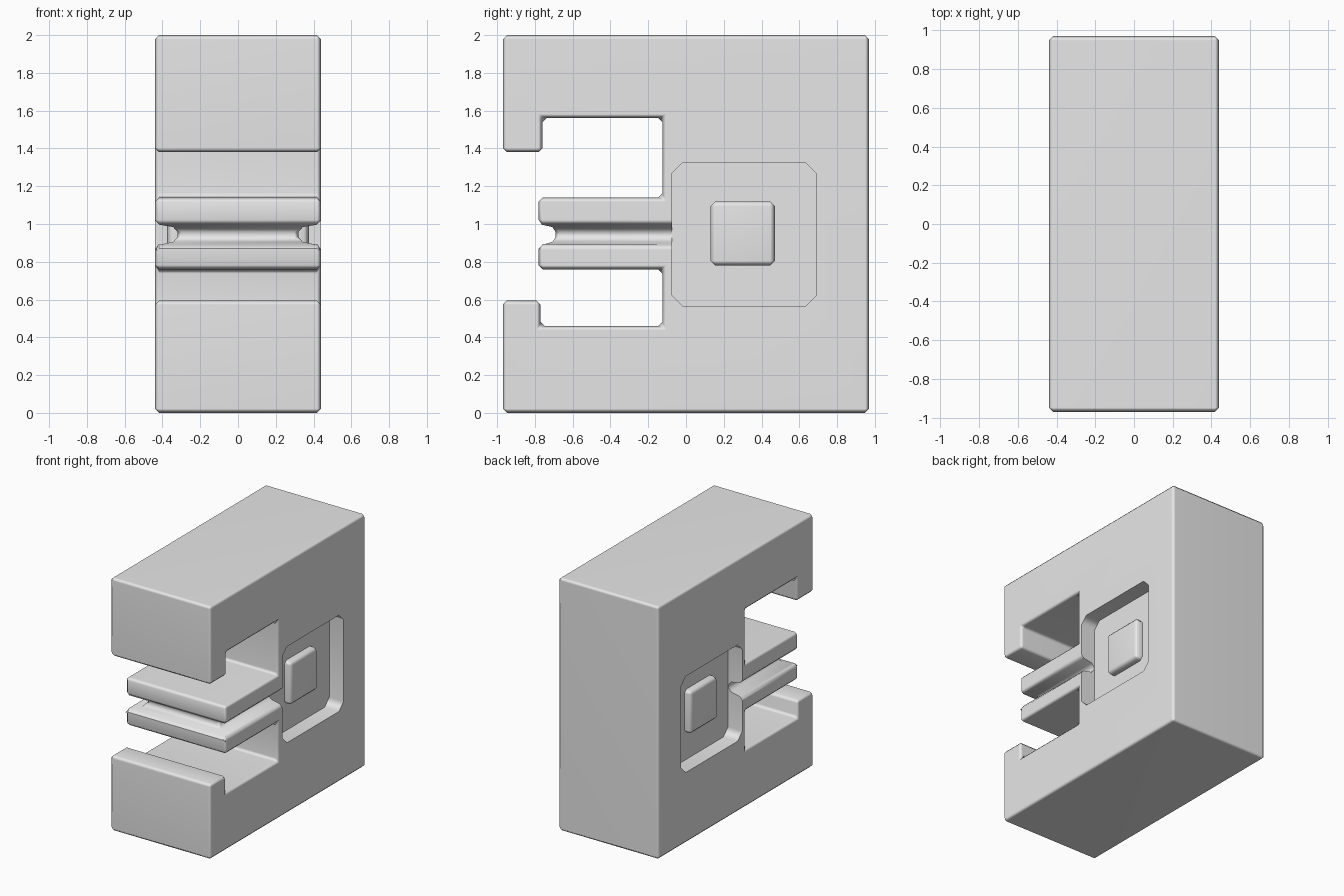
import bpy, bmesh, math

if "Cube" in bpy.data.objects:
    bpy.data.objects.remove(bpy.data.objects["Cube"])

grey = bpy.data.materials.new("plain grey")
grey.diffuse_color = (0.8, 0.8, 0.8, 1)
grey.use_nodes = True
grey.node_tree.nodes["Principled BSDF"].inputs["Base Color"].default_value = grey.diffuse_color


def prism(name, pts, lo, hi, axis):
    """Extrude a closed profile: axis 'x' takes (y, z) points, axis 'y' takes (x, z)."""
    bm = bmesh.new()
    rings = []
    for d in (lo, hi):
        rings.append([bm.verts.new((d, a, b) if axis == 'x' else (a, d, b)) for a, b in pts])
    n = len(pts)
    for ring in rings:
        bm.faces.new(ring)
    for i in range(n):
        j = (i + 1) % n
        bm.faces.new((rings[0][i], rings[0][j], rings[1][j], rings[1][i]))
    bmesh.ops.recalc_face_normals(bm, faces=bm.faces)
    me = bpy.data.meshes.new(name)
    bm.to_mesh(me)
    bm.free()
    me.materials.append(grey)
    ob = bpy.data.objects.new(name, me)
    bpy.context.collection.objects.link(ob)
    return ob


def activate(ob):
    bpy.ops.object.select_all(action='DESELECT')
    ob.select_set(True)
    bpy.context.view_layer.objects.active = ob


def apply(ob, mod):
    activate(ob)
    bpy.ops.object.modifier_apply(modifier=mod.name)


def cut(ob, cutter):
    mod = ob.modifiers.new("cut", 'BOOLEAN')
    mod.operation = 'DIFFERENCE'
    mod.solver = 'EXACT'
    mod.object = cutter
    apply(ob, mod)
    bpy.data.objects.remove(cutter, do_unlink=True)


def chamfer(ob, width):
    mod = ob.modifiers.new("chamfer", 'BEVEL')
    mod.width = width
    mod.segments = 1
    mod.limit_method = 'ANGLE'
    mod.angle_limit = math.radians(30)
    apply(ob, mod)


def smooth(ob):
    activate(ob)
    bpy.ops.object.shade_smooth_by_angle(angle=math.radians(50))
    mod = ob.modifiers.new("weighted normals", 'WEIGHTED_NORMAL')
    mod.keep_sharp = True


# Housing: block with two hooked slots and a tongue between them
body = prism("housing", [
    (-0.97, 0), (0.97, 0), (0.97, 2), (-0.97, 2), (-0.97, 1.38), (-0.76, 1.38),
    (-0.76, 1.56), (-0.125, 1.56), (-0.125, 1.14), (-0.78, 1.14), (-0.78, 0.76),
    (-0.125, 0.76), (-0.125, 0.46), (-0.77, 0.46), (-0.77, 0.595), (-0.97, 0.595),
], -0.44, 0.44, 'x')

# Tapered groove round the front and both sides of the tongue
cut(body, prism("front_groove", [(-0.87, 0.86), (-0.69, 0.91), (-0.69, 0.98), (-0.87, 1.02)],
                -0.6, 0.6, 'x'))
for s in (-1, 1):
    cut(body, prism("side_groove", [(s * 0.56, 0.86), (s * 0.32, 0.91),
                                    (s * 0.32, 0.98), (s * 0.56, 1.02)], -0.9, 0.0, 'y'))
chamfer(body, 0.022)

# Recessed side pockets with clipped corners
y0, y1, z0, z1, c = -0.075, 0.69, 0.565, 1.325, 0.058
octagon = [(y0 + c, z0), (y1 - c, z0), (y1, z0 + c), (y1, z1 - c),
           (y1 - c, z1), (y0 + c, z1), (y0, z1 - c), (y0, z0 + c)]
for s in (-1, 1):
    cut(body, prism("pocket", octagon, s * 0.315, s * 0.6, 'x'))
smooth(body)

# Square buttons on the pocket floors
for s, side in ((-1, "left"), (1, "right")):
    button = prism(side + "_button", [(0.13, 0.78), (0.47, 0.78), (0.47, 1.12), (0.13, 1.12)],
                   s * 0.26, s * 0.375, 'x')
    chamfer(button, 0.025)
    smooth(button)
